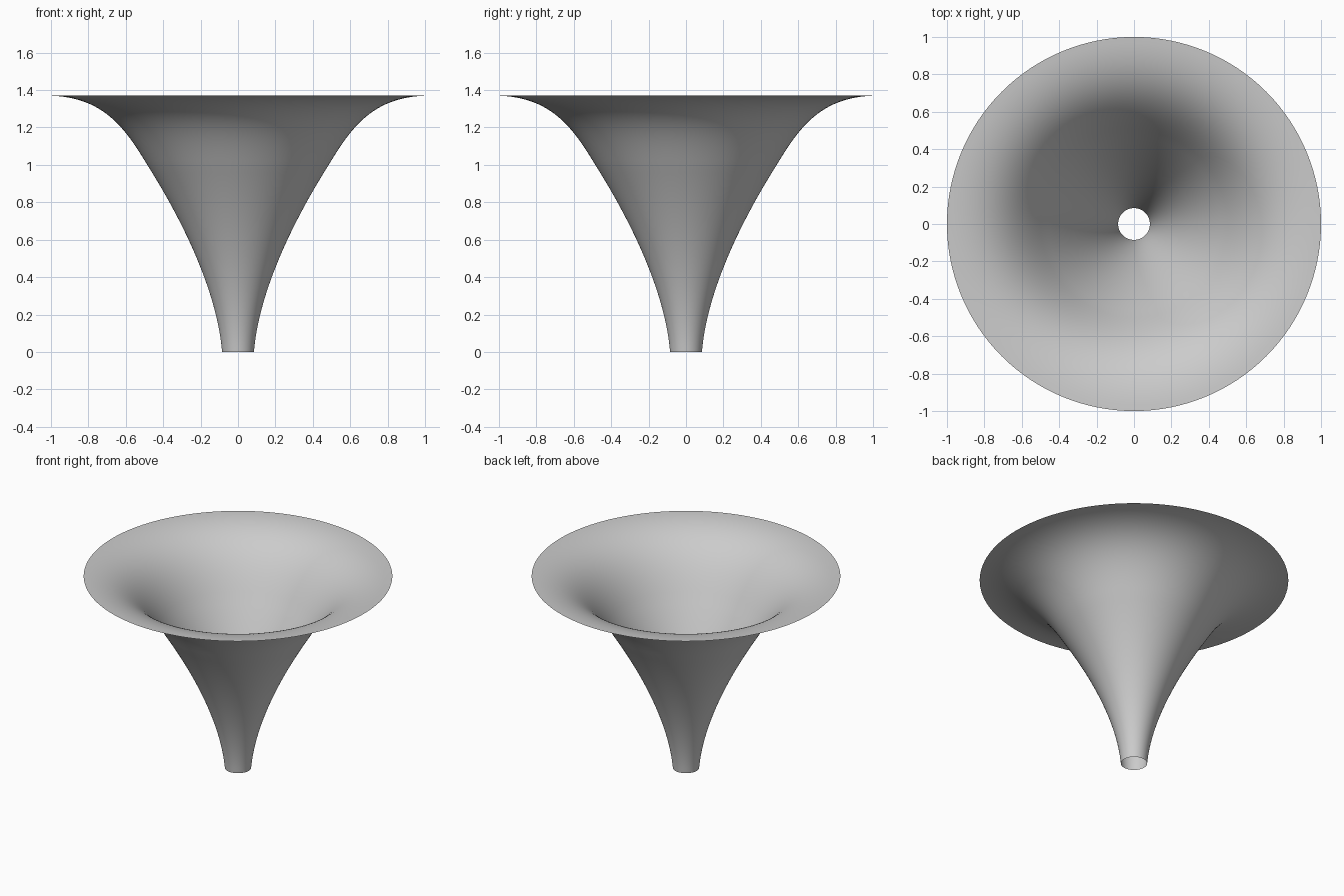
import bpy
import bmesh
import math
from mathutils import Vector
from mathutils.geometry import interpolate_bezier

if "Cube" in bpy.data.objects:
    bpy.data.objects.remove(bpy.data.objects["Cube"], do_unlink=True)

SIDES = 128
STEPS = 25

# Single pale grey finish
grey = bpy.data.materials.new("pale_grey")
grey.use_nodes = True
colour = (0.6, 0.6, 0.6, 1)
grey.diffuse_color = colour
grey.node_tree.nodes["Principled BSDF"].inputs["Base Color"].default_value = colour


def curve(*points):
    """Sample one cubic section of the profile, given as (radius, height)."""
    knots = [Vector((r, 0, z)) for r, z in points]
    return interpolate_bezier(*knots, STEPS)


# Profile: narrow neck opening out into a wide, almost flat rim
neck = curve((0.085, 0), (0.11, 0.3), (0.27, 0.66), (0.485, 1.0))
flare = curve((0.485, 1.0), (0.605, 1.2), (0.72, 1.36), (1.0, 1.37))
profile = neck + flare[1:]

# Revolve into a thin open shell
bm = bmesh.new()
verts = [bm.verts.new(p) for p in profile]
edges = [bm.edges.new(pair) for pair in zip(verts, verts[1:])]
bmesh.ops.spin(bm, geom=verts + edges, cent=(0, 0, 0), axis=(0, 0, 1),
               angle=math.tau, steps=SIDES, use_merge=True)
bmesh.ops.remove_doubles(bm, verts=bm.verts, dist=0.0001)
bmesh.ops.recalc_face_normals(bm, faces=bm.faces)
for face in bm.faces:
    face.smooth = True

mesh = bpy.data.meshes.new("flared_funnel")
bm.to_mesh(mesh)
bm.free()
mesh.materials.append(grey)
funnel = bpy.data.objects.new("flared_funnel", mesh)
bpy.context.collection.objects.link(funnel)
